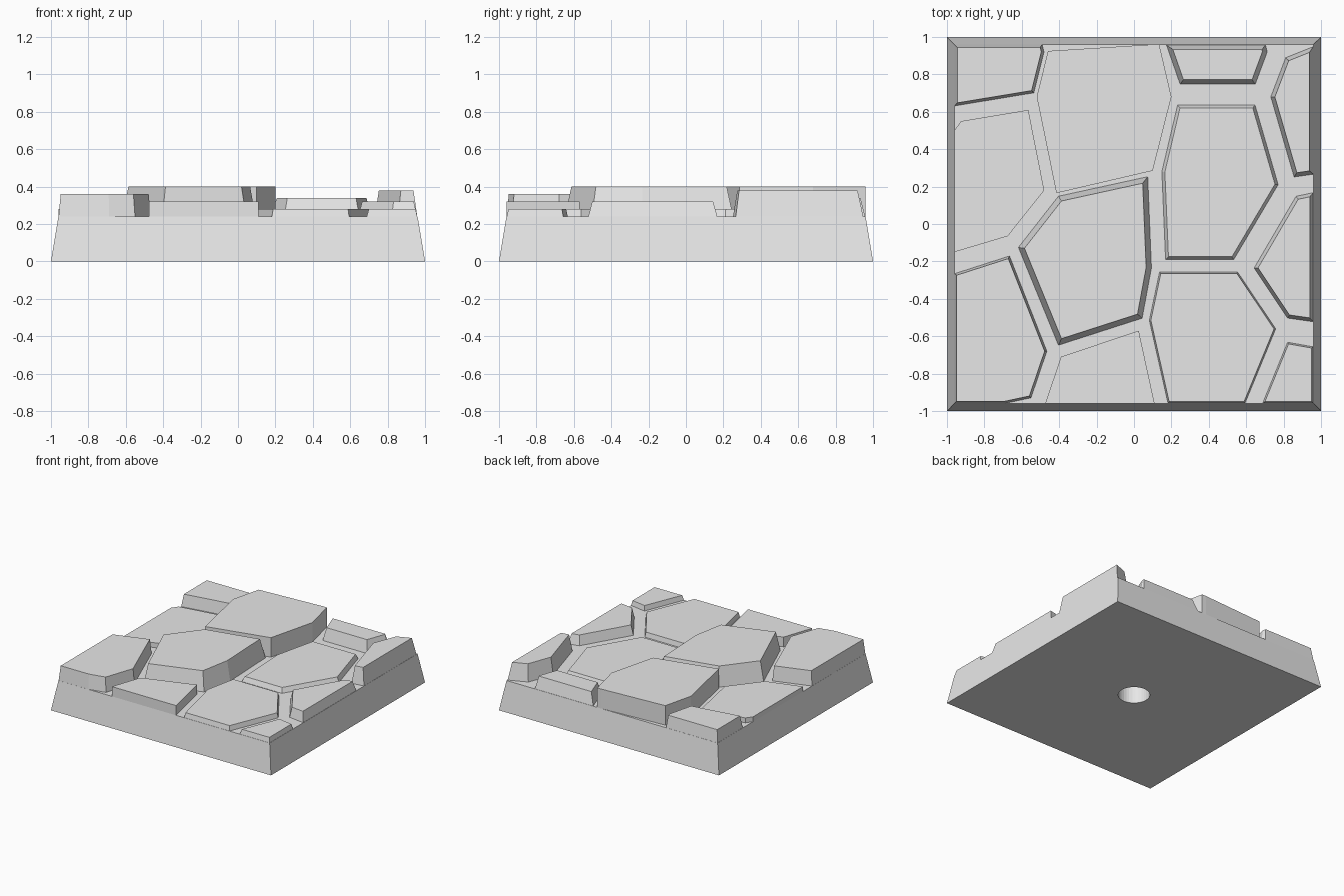
import bpy
import bmesh
from mathutils import Vector
from mathutils.geometry import intersect_line_line

if "Cube" in bpy.data.objects:
    bpy.data.objects.remove(bpy.data.objects["Cube"], do_unlink=True)

E = 0.96        # half width of the upper block
FLOOR = 0.24    # height of the gaps between the stones

stone_grey = bpy.data.materials.new("stone_grey")
stone_grey.use_nodes = True
grey = (0.8, 0.8, 0.8, 1)
stone_grey.diffuse_color = grey
for node in stone_grey.node_tree.nodes:
    if node.type == "BSDF_PRINCIPLED":
        node.inputs["Base Color"].default_value = grey


def prism(name, bottom, top, z_bottom, z_top):
    """Closed solid between two matching outlines."""
    bm = bmesh.new()
    low = [bm.verts.new((p[0], p[1], z_bottom)) for p in bottom]
    high = [bm.verts.new((p[0], p[1], z_top)) for p in top]
    bm.faces.new(low[::-1])
    bm.faces.new(high)
    for i in range(len(low)):
        j = (i + 1) % len(low)
        bm.faces.new((low[i], low[j], high[j], high[i]))
    bmesh.ops.recalc_face_normals(bm, faces=bm.faces)
    mesh = bpy.data.meshes.new(name)
    bm.to_mesh(mesh)
    bm.free()
    mesh.materials.append(stone_grey)
    obj = bpy.data.objects.new(name, mesh)
    bpy.context.collection.objects.link(obj)
    return obj


def on_rim(p, q):
    return any(abs(p[k]) == E and p[k] == q[k] for k in (0, 1))


def inset(points, draft):
    """Move every edge inwards by the draft, except those cut by the tile rim."""
    lines = []
    for i, p in enumerate(points):
        q = points[(i + 1) % len(points)]
        along = (q - p).normalized()
        inward = Vector((-along.y, along.x, 0))
        shift = inward * (0 if on_rim(p, q) else draft)
        lines.append((p + shift, q + shift))
    return [intersect_line_line(*lines[i - 1], *lines[i])[0]
            for i in range(len(lines))]


def stone(name, height, draft, *outline):
    """Flat paving stone with slanted walls, sunk slightly into the base."""
    points = [Vector((x, y, 0)) for x, y in outline]
    area = sum(points[i - 1].cross(points[i]).z for i in range(len(points)))
    if area < 0:
        points.reverse()
    top = inset(points, draft) if draft else points
    return prism(name, points, top, FLOOR - 0.01, height)


# Tapered base with a round socket underneath
corners = [(-1, -1), (1, -1), (1, 1), (-1, 1)]
base = prism("base", corners, [(x * E, y * E) for x, y in corners], 0, FLOOR)
bpy.ops.mesh.primitive_cylinder_add(vertices=32, radius=0.12, depth=0.36)
cutter = bpy.context.object
cutter.name = "socket_cutter"
cutter.hide_render = True
cutter.data.materials.append(stone_grey)
socket = base.modifiers.new("socket", "BOOLEAN")
socket.operation = "DIFFERENCE"
socket.solver = "EXACT"
socket.object = cutter
bpy.context.view_layer.objects.active = base
bpy.ops.object.modifier_apply(modifier=socket.name)
bpy.data.objects.remove(cutter, do_unlink=True)

# Middle stones
stone("centre_stone", .4, .03,
      (-.405, .15), (.075, .255), (.095, -.235), (.045, -.505),
      (-.405, -.65), (-.62, -.125))
stone("centre_left_stone", .28, .02,
      (.23, .64), (.65, .64), (.775, .21), (.535, -.195),
      (.165, -.195), (.145, .28))

# Front row
stone("front_right_stone", .36, .012,
      (-E, -.265), (-.665, -.17), (-.465, -.68), (-.55, -.93),
      (-.69, -E), (-E, -E))
stone("front_middle_stone", .32, 0,
      (.025, -.57), (.11, -E), (-.475, -E), (-.39, -.71))
stone("front_left_stone", .28, .01,
      (.135, -.255), (.555, -.255), (.76, -.56), (.595, -E),
      (.18, -E), (.08, -.515))
stone("front_left_corner_stone", .28, .01,
      (E, -.655), (.82, -.63), (.685, -E), (E, -E))

# Side stones
stone("right_side_stone", .28, 0,
      (-E, -.15), (-.675, -.065), (-.48, .18), (-.565, .61),
      (-.925, .55), (-E, .5))
stone("left_side_stone", .32, .02,
      (E, .17), (.865, .15), (.64, -.235), (.82, -.505), (E, -.525))

# Back row
stone("back_right_corner_stone", .34, .015,
      (-E, .63), (-.535, .7), (-.48, .92), (-.49, E), (-E, E))
stone("back_middle_stone", .4, 0,
      (-.46, .925), (.1, E), (.135, E), (.2, .68),
      (.1, .285), (-.415, .165), (-.52, .68))
stone("back_left_stone", .34, .027,
      (.17, E), (.245, .745), (.65, .745), (.715, .92), (.705, E))
stone("back_left_corner_stone", .38, .022,
      (E, .95), (.81, .89), (.73, .68), (.855, .25), (E, .265))
